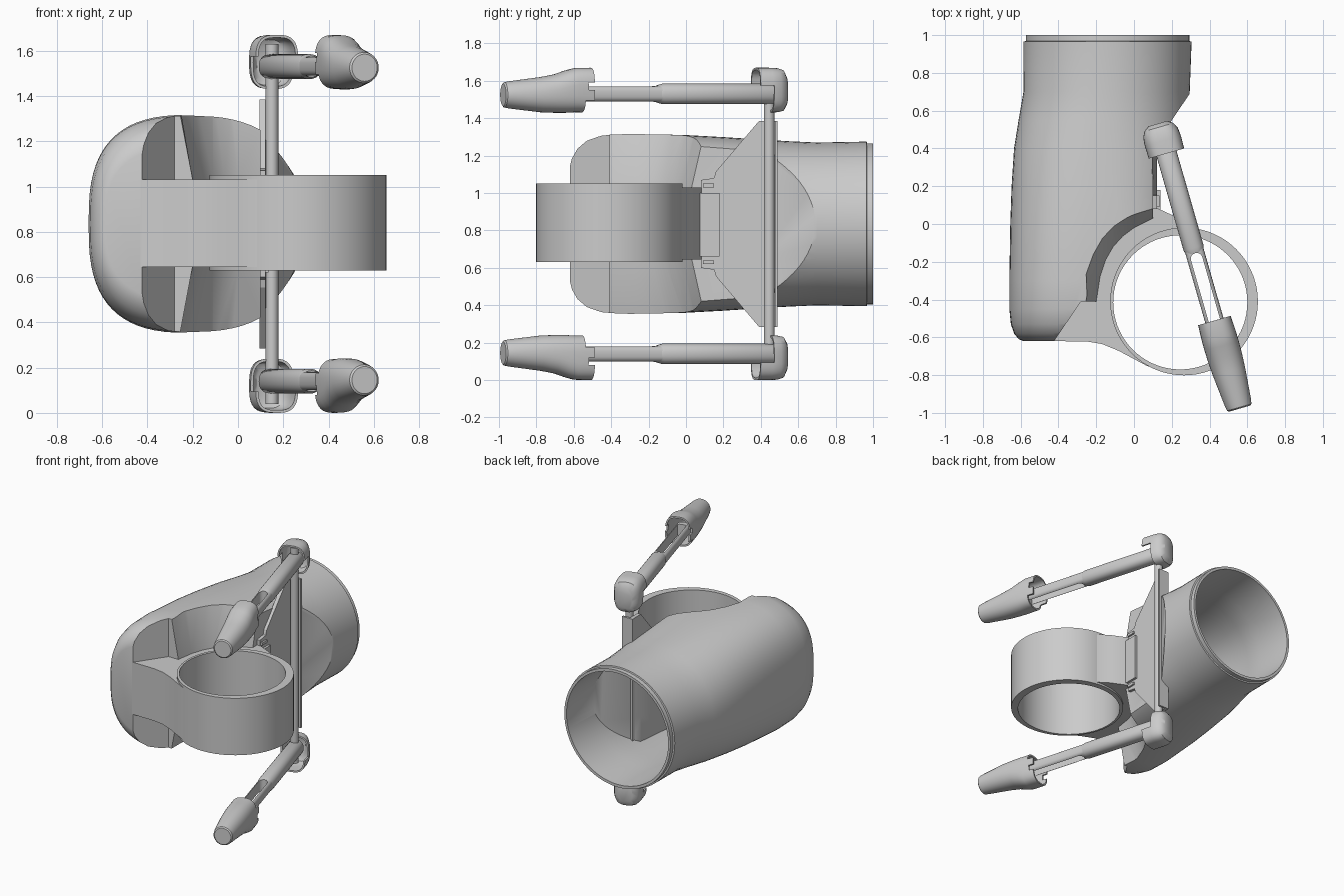
import bpy, bmesh, math
from mathutils import Matrix, Vector

if "Cube" in bpy.data.objects:
    bpy.data.objects.remove(bpy.data.objects["Cube"])

MID = 0.835  # height of the symmetry plane


def loft(name, rings, cap_a=True, cap_b=True):
    bm = bmesh.new()
    vs = [[bm.verts.new(p) for p in r] for r in rings]
    n = len(vs[0])
    for a, b in zip(vs, vs[1:]):
        for i in range(n):
            j = (i + 1) % n
            bm.faces.new((a[i], a[j], b[j], b[i]))
    if cap_a:
        bm.faces.new(vs[0][::-1])
    if cap_b:
        bm.faces.new(vs[-1])
    bmesh.ops.recalc_face_normals(bm, faces=bm.faces)
    me = bpy.data.meshes.new(name)
    bm.to_mesh(me)
    bm.free()
    ob = bpy.data.objects.new(name, me)
    bpy.context.collection.objects.link(ob)
    return ob


def oval(y, cx, cz, a, h, n, count=72):
    pts = []
    for i in range(count):
        t = 2 * math.pi * i / count
        c, s = math.cos(t), math.sin(t)
        pts.append((cx + a * math.copysign(abs(c) ** (2 / n), c), y,
                    cz + h * math.copysign(abs(s) ** (2 / n), s)))
    return pts


def circle(cx, cy, r, a0=0, a1=360, count=72):
    return [(cx + r * math.cos(math.radians(a0 + (a1 - a0) * i / count)),
             cy + r * math.sin(math.radians(a0 + (a1 - a0) * i / count))) for i in range(count)]


def prism(name, pts, z0, z1):
    return loft(name, [[(x, y, z) for x, y in pts] for z in (z0, z1)])


def box(name, x0, x1, y0, y1, z0, z1):
    return prism(name, [(x0, y0), (x1, y0), (x1, y1), (x0, y1)], z0, z1)


def activate(ob):
    bpy.ops.object.select_all(action='DESELECT')
    ob.select_set(True)
    bpy.context.view_layer.objects.active = ob


def cut(ob, tool, keep=False):
    activate(ob)
    m = ob.modifiers.new('cut', 'BOOLEAN')
    m.operation, m.solver, m.object = 'DIFFERENCE', 'EXACT', tool
    bpy.ops.object.modifier_apply(modifier=m.name)
    if not keep:
        bpy.data.objects.remove(tool)


def thicken(ob, t):
    activate(ob)
    m = ob.modifiers.new('wall', 'SOLIDIFY')
    m.thickness, m.offset = t, -1
    bpy.ops.object.modifier_apply(modifier=m.name)


def smooth(ob, deg=35):
    activate(ob)
    bpy.ops.object.shade_smooth_by_angle(angle=math.radians(deg))


# Main body: lofted tube, closed at the front and open at the back
SECTIONS = [  # y, centre x, half width, half height, squareness
    (1.0, -.14, .433, .43, 2), (.968, -.14, .433, .43, 2), (.966, -.14, .445, .44, 2),
    (.7, -.145, .44, .435, 2.05), (.55, -.158, .453, .442, 2.15), (.4, -.17, .465, .451, 2.3),
    (.2, -.18, .468, .464, 2.45), (0, -.185, .47, .475, 2.6), (-.3, -.19, .47, .482, 2.8),
    (-.45, -.19, .47, .476, 2.8), (-.53, -.19, .462, .455, 2.8), (-.58, -.19, .445, .42, 2.8),
    (-.61, -.19, .42, .375, 2.8), (-.62, -.19, .395, .34, 2.8)]
T = .03
body = loft('main_body', [oval(y, cx, MID, a, h, n) for y, cx, a, h, n in SECTIONS])
inner = loft('body_cavity', [oval(y, -.14, MID, .445 - T, .44 - T, 2) for y in (1.05, .966)] +
             [oval(max(y, -.59 + (y + .62) * .5), cx, MID, a - T, h - T, n)
              for y, cx, a, h, n in SECTIONS[3:]])


# Side recess: concave drafted pocket around the ring, the same above and below
def recess(dx, dy):
    low = [(.36, .787), (.1, .4), (.1, .03), (0, -.02), (-.06, -.065), (-.11, -.12), (-.15, -.19),
           (-.18, -.28), (-.2, -.41), (-.28, -.41), (-.43, -.63), (-.43, -.9), (.7, -.9), (.7, .787)]
    draft = [(0, 0), (0, 0), (0, .09), (-.05, .08), (-.07, .07), (-.08, .06), (-.09, .04),
             (-.1, .02)] + [(0, 0)] * 6
    draft[8] = (-.075, 0)
    high = [(x + u, y + v) for (x, y), (u, v) in zip(low, draft)]
    layers = [(high, .25), (low, .65), (low, 1.03), (high, 1.42)]
    return loft('recess_cutter', [[(x + dx, y + dy, z) for x, y in p] for p, z in layers])


cut(inner, recess(-T, T))
cut(body, recess(0, 0))
cut(body, inner)
smooth(body)

# Ring and the bracket that blends it into the body
bracket = prism('ring_bracket', [(-.46, -.605), (-.43, -.62), (-.25, -.622), (-.17, -.635), (-.08, -.672),
                (.0, -.715), (.07, -.752)] + circle(.265, -.41, .385, -112, 80, 48) +
                [(.33, -.03), (.24, .03), (.12, .085), (.1, .09), (.085, .05), (0, .0), (-.12, -.1),
                 (-.19, -.22), (-.22, -.39), (-.3, -.41)], .645, 1.03)
collar = prism('ring_collar', circle(.265, -.41, .391), .63, 1.05)
hole = prism('hole_cutter', circle(.245, -.415, .355), .3, 1.4)
cut(bracket, hole, True)
cut(collar, hole)
smooth(bracket)
smooth(collar)

# Triangular side fin, rod channel and hinge block
half = [(.08, 1.07), (.15, 1.08), (.16, 1.115), (.39, 1.385), (.49, 1.385)]
outline = half + [(y, 2 * MID - z) for y, z in reversed(half)]
loft('side_fin', [[(x, y, z) for y, z in outline] for x in (.095, .122)])
box('rod_channel', .1, .178, .476, .49, .285, 1.385)
box('hinge_block', .1, .14, .07, .18, .66, 1.0)
for i, z in enumerate((.62, 1.03)):
    box('hinge_tab_%d' % (i + 1), .1, .135, .09, .15, z, z + .02)

# Upright rod
rod = prism('upright_rod', circle(.15, .445, .028, count=20), .04, 1.63)
smooth(rod)

# Upper arm parts in a local frame: pivot at the origin, arm along -y
thick_arm = loft('arm_sleeve', [oval(y, 0, 0, r, r, 2.3, 28) for y, r in
                                ((.03, .05), (.02, .055), (-.6, .055), (-.63, .046))])
fork = loft('arm_fork', [oval(y, 0, 0, .05, .044, 3, 28) for y in (-.58, -1.13)])
slot = circle(0, -.66, .031, 0, 180, 16) + [(-.031, -.66), (-.031, -1.09), (.031, -1.09)]
for part in (thick_arm, fork):
    cut(part, prism('slot_cutter', slot, -.2, .2))

# Tapered hollow handle with a notched skirt
handle = loft('handle', [oval(y, 0, z, a, h, n, 40) for y, z, a, h, n in (
    (-1.0, .02, .09, .12, 2.8), (-1.09, .02, .094, .118, 2.7), (-1.14, .012, .094, .113, 2.5),
    (-1.2, .002, .093, .103, 2.3), (-1.28, -.004, .088, .094, 2.2), (-1.45, -.005, .072, .073, 2),
    (-1.478, -.005, .067, .068, 2), (-1.485, -.005, .058, .06, 2))], cap_a=False)
thicken(handle, .012)
cut(handle, box('notch_cutter', -.2, .2, -1.05, -.9, -.2, -.035))
cut(handle, box('notch_cutter', -.2, .2, -1.035, -.9, .02, .06))

# Hooded end cap over the rod and arm joint
cap = loft('end_cap', [oval(y, 0, z, a, h, n, 40) for y, z, a, h, n in (
    (-.08, .02, .098, .12, 3), (-.01, .02, .1, .12, 3), (.035, .02, .095, .118, 3),
    (.065, .018, .08, .11, 3), (.085, .015, .052, .08, 2.6))], cap_a=False)
thicken(cap, .012)
cut(cap, box('notch_cutter', -.2, .2, -.2, -.005, -.2, .045))
cut(cap, box('notch_cutter', -.05, .05, -.2, -.055, .05, .1))

# Place the arm parts and reflect them to the lower side
place = Matrix.Translation((.15, .45, 1.53)) @ Matrix.Rotation(math.radians(16), 4, 'Z')
flip = Matrix.Translation((0, 0, 2 * MID)) @ Matrix.Diagonal((1, 1, -1, 1))
for part in (thick_arm, fork, handle, cap):
    part.data.transform(place)
    smooth(part)
    low = part.copy()
    low.data = part.data.copy()
    low.data.transform(flip)
    low.data.flip_normals()
    low.name = 'lower_' + part.name
    part.name = 'upper_' + part.name
    bpy.context.collection.objects.link(low)
